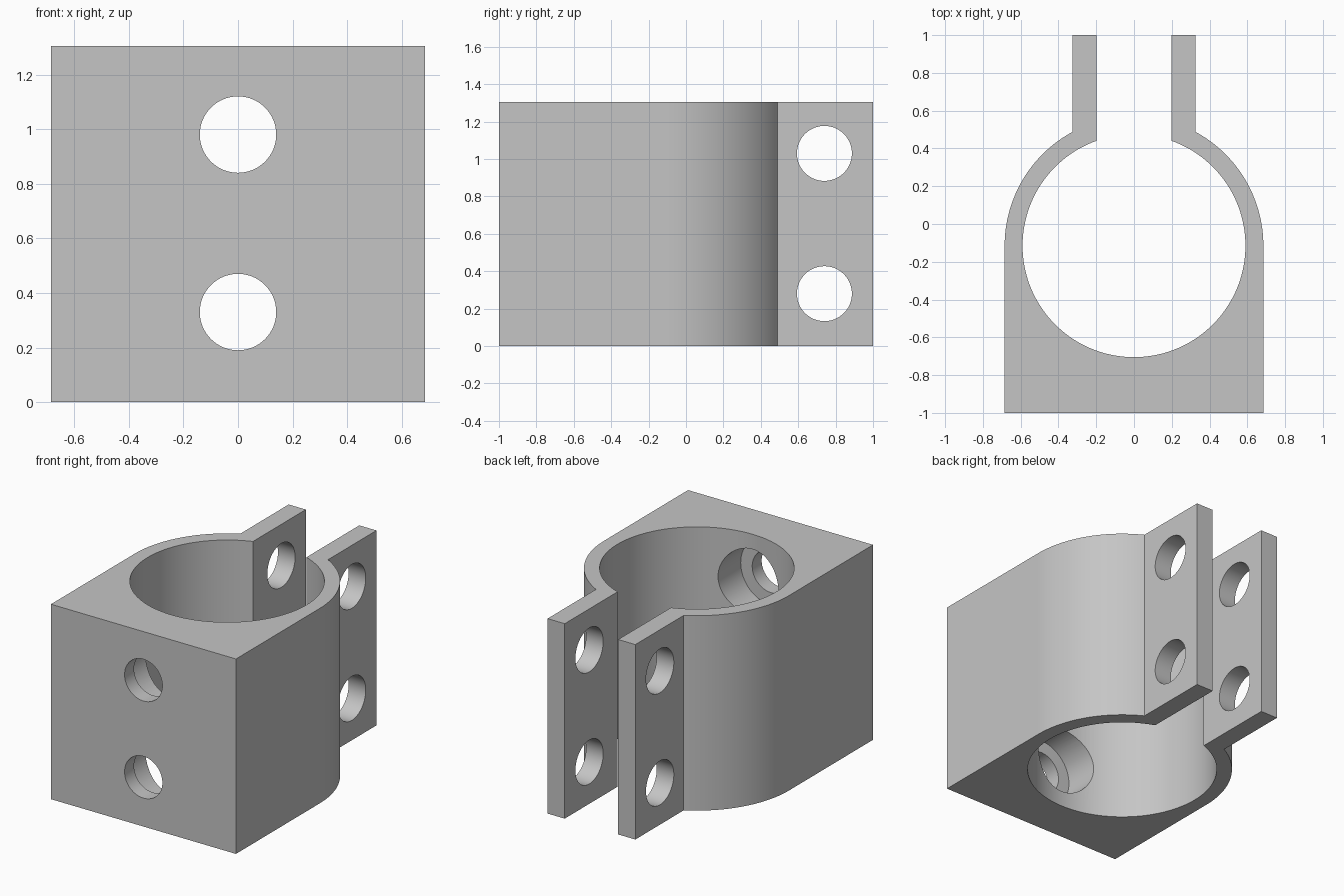
import bpy, bmesh
from math import acos, asin, cos, sin, pi, radians
from mathutils import Vector

cube = bpy.data.objects.get("Cube")
if cube:
    bpy.data.objects.remove(cube, do_unlink=True)

# Main dimensions
HEIGHT = 1.305
CENTRE_Y = -0.115
OUTER, BORE = 0.685, 0.59
EAR_OUT, EAR_IN = 0.325, 0.198

grey = bpy.data.materials.new("plain grey")
grey.use_nodes = True
colour = (0.56, 0.56, 0.56, 1)
grey.diffuse_color = colour
grey.node_tree.nodes["Principled BSDF"].inputs["Base Color"].default_value = colour


def arc(radius, start, end, steps):
    angles = [start + (end - start) * i / steps for i in range(steps + 1)]
    return [(radius * cos(a), CENTRE_Y + radius * sin(a)) for a in angles]


def make_object(name, bm):
    bmesh.ops.recalc_face_normals(bm, faces=bm.faces)
    mesh = bpy.data.meshes.new(name)
    bm.to_mesh(mesh)
    bm.free()
    mesh.materials.append(grey)
    obj = bpy.data.objects.new(name, mesh)
    bpy.context.collection.objects.link(obj)
    return obj


def drill(target, start, end, radius):
    """Cut a round hole between two points."""
    start, end = Vector(start), Vector(end)
    axis = end - start
    bm = bmesh.new()
    bmesh.ops.create_cone(bm, cap_ends=True, segments=64, radius1=radius,
                          radius2=radius, depth=axis.length)
    bm.transform(axis.to_track_quat("Z", "Y").to_matrix().to_4x4())
    bmesh.ops.translate(bm, verts=bm.verts, vec=(start + end) / 2)
    cutter = make_object("hole_cutter", bm)
    cutter.hide_render = True
    mod = target.modifiers.new("hole", "BOOLEAN")
    mod.operation, mod.solver, mod.object = "DIFFERENCE", "EXACT", cutter
    bpy.context.view_layer.objects.active = target
    bpy.ops.object.modifier_apply(modifier=mod.name)
    bpy.data.objects.remove(cutter, do_unlink=True)


# Clamp outline: square base, round back, two ears and an open bore
half = [(OUTER, -1)]
half += arc(OUTER, 0, acos(EAR_OUT / OUTER), 32)
half += [(EAR_OUT, 1), (EAR_IN, 1)]
half += arc(BORE, acos(EAR_IN / BORE), -pi / 2, 64)
outline = half + [(-x, y) for x, y in reversed(half[:-1])]

bm = bmesh.new()
base = bm.faces.new([bm.verts.new((x, y, 0)) for x, y in outline])
top = bmesh.ops.extrude_face_region(bm, geom=[base], use_keep_orig=True)
bmesh.ops.translate(bm, vec=(0, 0, HEIGHT),
                    verts=[v for v in top["geom"] if isinstance(v, bmesh.types.BMVert)])
clamp = make_object("clamp_body", bm)

# Mounting holes through the base, counterbored from inside the bore
for z in (0.33, 0.98):
    drill(clamp, (0, -1.2, z), (0, CENTRE_Y, z), 0.14)
    drill(clamp, (0, -0.9, z), (0, CENTRE_Y, z), 0.225)

# Bolt holes through both ears
for z in (0.28, 1.03):
    drill(clamp, (-0.5, 0.74, z), (0.5, 0.74, z), 0.147)

# Smooth the curved walls and keep the edges crisp
bpy.ops.object.select_all(action="DESELECT")
clamp.select_set(True)
bpy.context.view_layer.objects.active = clamp
bpy.ops.object.shade_smooth_by_angle(angle=radians(25))
